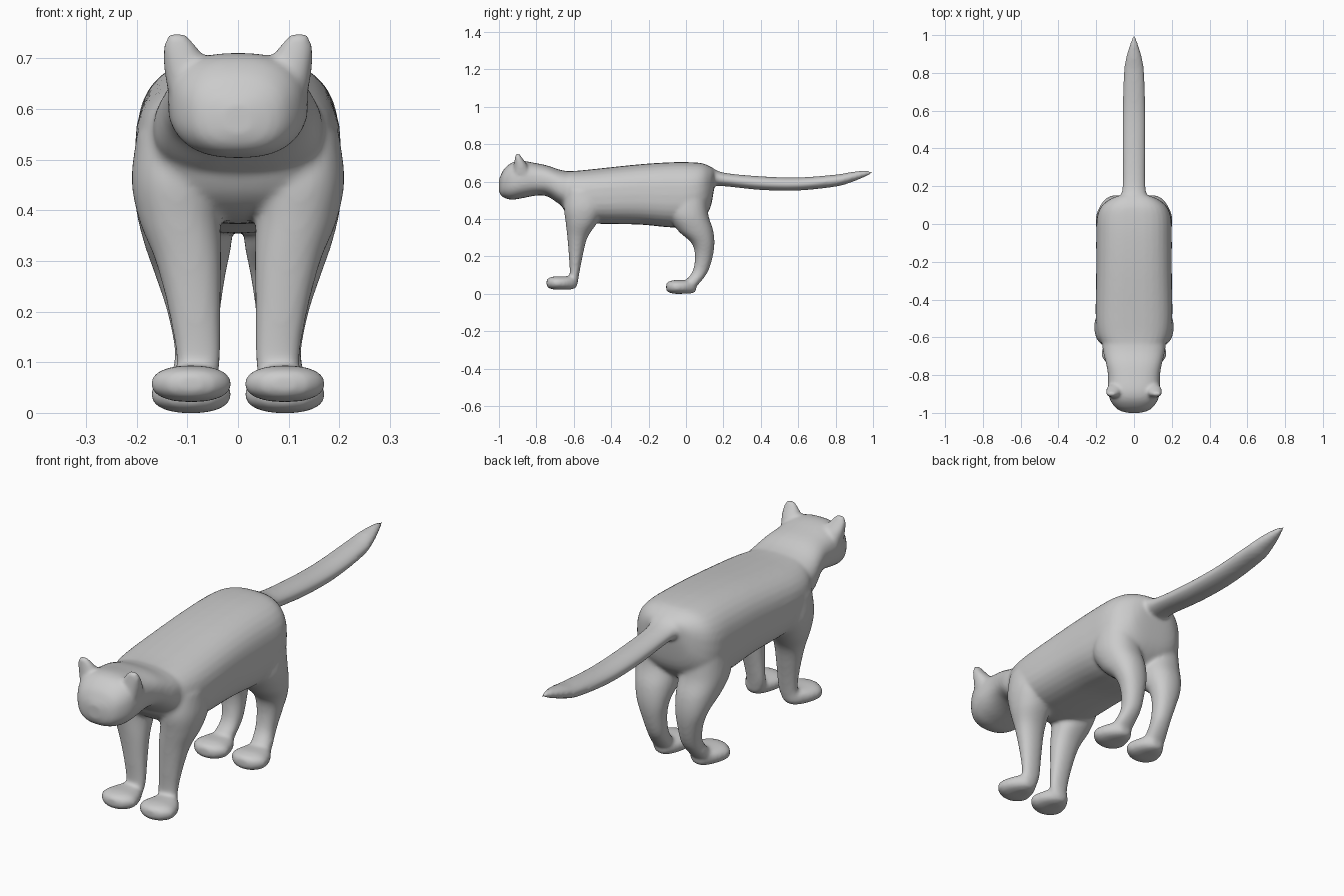
import bpy, bmesh
from math import cos, sin, pi, copysign

bm = bmesh.new()
SEG = 32


def spline(rows, steps=6):
    """Catmull-Rom interpolation through rows of section parameters."""
    out = []
    for i in range(len(rows) - 1):
        p = [rows[max(i - 1, 0)], rows[i], rows[i + 1], rows[min(i + 2, len(rows) - 1)]]
        for k in range(steps):
            t = k / steps
            out.append([0.5 * (2 * b + (c - a) * t + (2 * a - 5 * b + 4 * c - d) * t * t
                               + (3 * b - a - 3 * c + d) * t ** 3) for a, b, c, d in zip(*p)])
    out.append(list(rows[-1]))
    return out


def loft(rows, axis, power=2.0, mirror=False):
    """Rows: position, low/high of first cross axis, low/high of second."""
    for side in ((1, -1) if mirror else (1,)):
        rings = []
        for pos, a0, a1, b0, b1 in spline(rows):
            ring = []
            for k in range(SEG):
                t = 2 * pi * k / SEG
                u = copysign(abs(cos(t)) ** (2 / power), cos(t))
                v = copysign(abs(sin(t)) ** (2 / power), sin(t))
                x = side * ((a0 + a1) / 2 + u * (a1 - a0) / 2)
                w = (b0 + b1) / 2 + v * (b1 - b0) / 2
                ring.append(bm.verts.new((x, pos, w) if axis == 'Y' else (x, w, pos)))
            rings.append(ring)
        for r, s in zip(rings, rings[1:]):
            for k in range(SEG):
                j = (k + 1) % SEG
                bm.faces.new((r[k], r[j], s[j], s[k]))
        bm.faces.new(rings[0])
        bm.faces.new(rings[-1])


def along(rows):
    """Symmetric sections along y: y, half width, bottom, top."""
    return [(y, -w, w, lo, hi) for y, w, lo, hi in rows]


# torso
loft(along([(-0.68, 0.13, 0.50, 0.655), (-0.64, 0.165, 0.43, 0.655), (-0.58, 0.193, 0.39, 0.658),
            (-0.48, 0.203, 0.375, 0.668), (-0.25, 0.20, 0.37, 0.692), (-0.08, 0.20, 0.355, 0.703),
            (0.03, 0.197, 0.36, 0.703), (0.09, 0.175, 0.40, 0.697), (0.13, 0.13, 0.46, 0.68),
            (0.15, 0.08, 0.56, 0.665)]), 'Y', 2.7)
# head and neck
loft(along([(-1.0, 0.03, 0.55, 0.61), (-0.99, 0.07, 0.527, 0.635), (-0.97, 0.10, 0.512, 0.67),
            (-0.93, 0.127, 0.503, 0.702), (-0.88, 0.138, 0.510, 0.711), (-0.80, 0.138, 0.525, 0.698),
            (-0.74, 0.148, 0.520, 0.685), (-0.67, 0.165, 0.475, 0.662), (-0.60, 0.17, 0.45, 0.65)]), 'Y', 2.5)
# tail
loft(along([(0.05, 0.10, 0.54, 0.70), (0.12, 0.08, 0.57, 0.685), (0.20, 0.061, 0.575, 0.648),
            (0.40, 0.061, 0.555, 0.628), (0.60, 0.060, 0.552, 0.622), (0.80, 0.054, 0.573, 0.637),
            (0.88, 0.042, 0.595, 0.65), (0.95, 0.022, 0.622, 0.658), (1.005, 0.002, 0.648, 0.652)]), 'Y')
# ears
loft([(0.64, 0.06, 0.14, -0.925, -0.83), (0.69, 0.063, 0.147, -0.92, -0.85),
      (0.725, 0.083, 0.147, -0.915, -0.875), (0.75, 0.105, 0.138, -0.91, -0.892)], 'Z', 2.2, True)
# front legs
loft([(0.05, 0.045, 0.13, -0.64, -0.58), (0.10, 0.035, 0.121, -0.622, -0.572),
      (0.20, 0.034, 0.137, -0.626, -0.553), (0.30, 0.033, 0.163, -0.634, -0.527),
      (0.38, 0.035, 0.195, -0.643, -0.475), (0.46, 0.04, 0.21, -0.652, -0.44),
      (0.55, 0.06, 0.20, -0.64, -0.46)], 'Z', 2.2, True)
# hind legs
loft([(0.02, 0.045, 0.14, -0.03, 0.035), (0.06, 0.045, 0.135, -0.01, 0.075),
      (0.12, 0.04, 0.125, 0.035, 0.118), (0.20, 0.035, 0.14, 0.048, 0.143),
      (0.27, 0.025, 0.163, 0.03, 0.152), (0.34, 0.012, 0.187, -0.045, 0.145),
      (0.42, 0.01, 0.203, -0.09, 0.120), (0.52, 0.02, 0.195, -0.08, 0.112)], 'Z', 2.2, True)
# paws
for y0, z0, z1 in ((-0.745, 0.022, 0.093), (-0.106, 0.0, 0.073)):
    loft([(y0, 0.07, 0.115, z0 + 0.02, z1 - 0.02), (y0 + 0.012, 0.04, 0.145, z0 + 0.008, z1 - 0.008),
          (y0 + 0.045, 0.014, 0.171, z0, z1), (y0 + 0.09, 0.02, 0.165, z0, z1),
          (y0 + 0.135, 0.04, 0.14, z0 + 0.002, z1), (y0 + 0.16, 0.065, 0.115, z0 + 0.012, z1 - 0.012)],
         'Y', 2.3, True)

bmesh.ops.recalc_face_normals(bm, faces=bm.faces)
mesh = bpy.data.meshes.new("cat")
bm.to_mesh(mesh)
bm.free()
cat = bpy.data.objects.new("cat", mesh)
bpy.context.collection.objects.link(cat)

# fuse the parts into one smooth skin
fuse = cat.modifiers.new("fuse", 'REMESH')
fuse.mode = 'VOXEL'
fuse.voxel_size = 0.008
fuse.use_smooth_shade = True
soften = cat.modifiers.new("soften", 'SMOOTH')
soften.factor = 0.5
soften.iterations = 8
